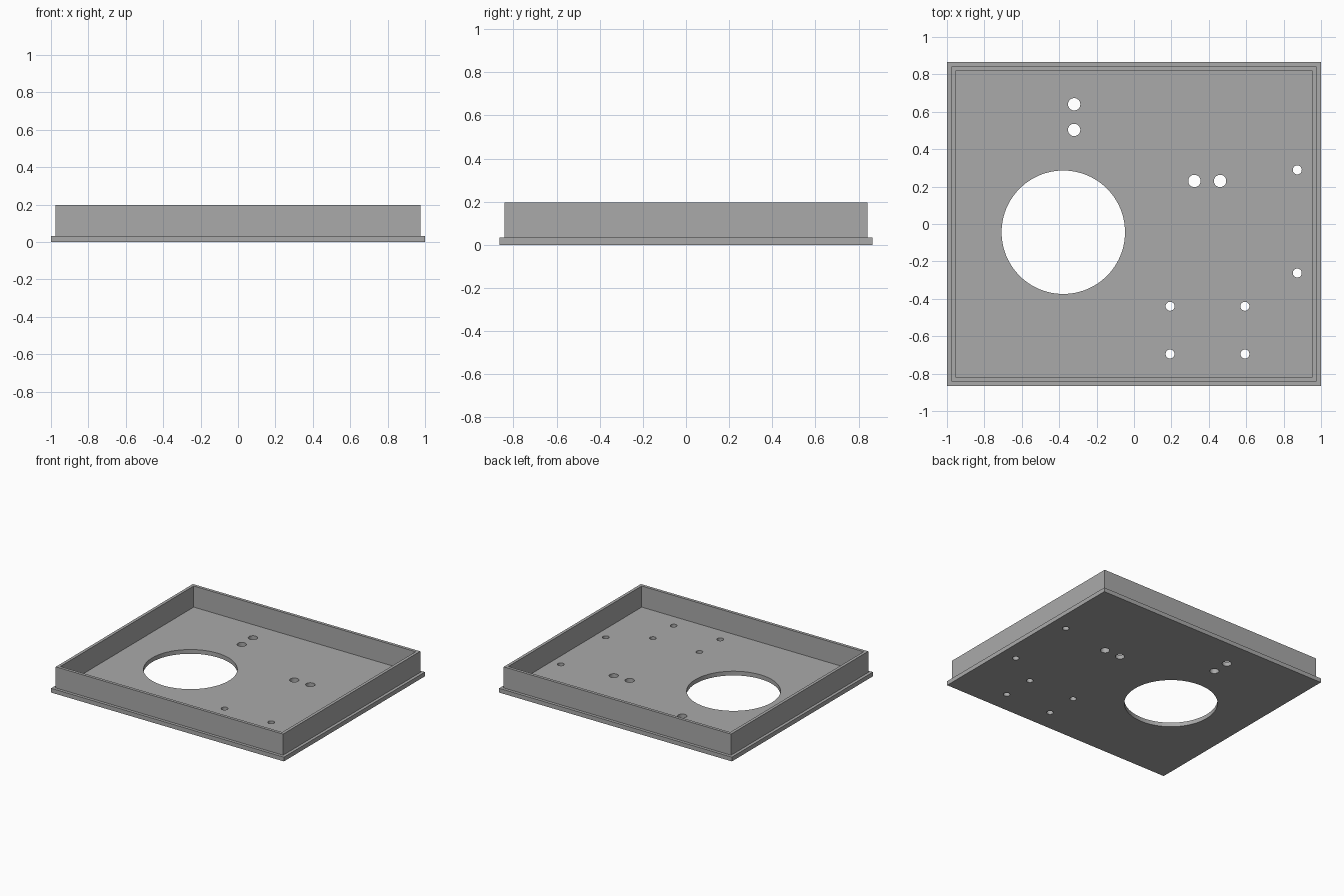
import bpy
import bmesh

cube = bpy.data.objects.get("Cube")
if cube:
    bpy.data.objects.remove(cube, do_unlink=True)

HALF_X, HALF_Y = 1.0, 0.865
PLATE, HEIGHT, STEP = 0.033, 0.197, 0.033

# Single grey plastic
grey = bpy.data.materials.new("grey_plastic")
grey.use_nodes = True
grey.diffuse_color = (0.4, 0.4, 0.4, 1)
grey.node_tree.nodes["Principled BSDF"].inputs["Base Color"].default_value = grey.diffuse_color


def add_object(name, bm):
    bmesh.ops.recalc_face_normals(bm, faces=bm.faces)
    mesh = bpy.data.meshes.new(name)
    bm.to_mesh(mesh)
    bm.free()
    mesh.materials.append(grey)
    obj = bpy.data.objects.new(name, mesh)
    bpy.context.collection.objects.link(obj)
    return obj


# Base plate with a flange, and a raised rim grown from an inset ring
bm = bmesh.new()
bmesh.ops.create_cube(bm, size=1)
for v in bm.verts:
    v.co.x *= 2 * HALF_X
    v.co.y *= 2 * HALF_Y
    v.co.z = PLATE if v.co.z > 0 else 0
top = max(bm.faces, key=lambda f: f.calc_center_median().z)
bmesh.ops.inset_region(bm, faces=[top], thickness=STEP)
ring = bmesh.ops.inset_region(bm, faces=[top], thickness=STEP)["faces"]
raised = bmesh.ops.extrude_face_region(bm, geom=ring)["geom"]
bmesh.ops.delete(bm, geom=[f for f in ring if f.is_valid], context="FACES_ONLY")
for v in raised:
    if isinstance(v, bmesh.types.BMVert):
        v.co.z = HEIGHT
tray = add_object("lid_tray", bm)

# Holes through the floor: radius and centres
holes = [
    (0.33, 96, [(-0.378, -0.044)]),
    (0.033, 32, [(-0.32, 0.64), (-0.32, 0.503), (0.323, 0.23), (0.46, 0.23)]),
    (0.024, 32, [(0.873, 0.289), (0.873, -0.262)]
     + [(x, y) for x in (0.193, 0.593) for y in (-0.44, -0.695)]),
]
bm = bmesh.new()
for radius, sides, centres in holes:
    for x, y in centres:
        made = bmesh.ops.create_cone(bm, cap_ends=True, segments=sides,
                                     radius1=radius, radius2=radius, depth=0.2)
        bmesh.ops.translate(bm, verts=made["verts"], vec=(x, y, 0))
cutter = add_object("hole_cutter", bm)

cut = tray.modifiers.new("holes", "BOOLEAN")
cut.operation = "DIFFERENCE"
cut.solver = "EXACT"
cut.object = cutter

# Apply the cut and remove the helper
bpy.context.view_layer.objects.active = tray
tray.select_set(True)
bpy.ops.object.modifier_apply(modifier=cut.name)
bpy.data.objects.remove(cutter, do_unlink=True)
bpy.ops.object.shade_smooth_by_angle()
